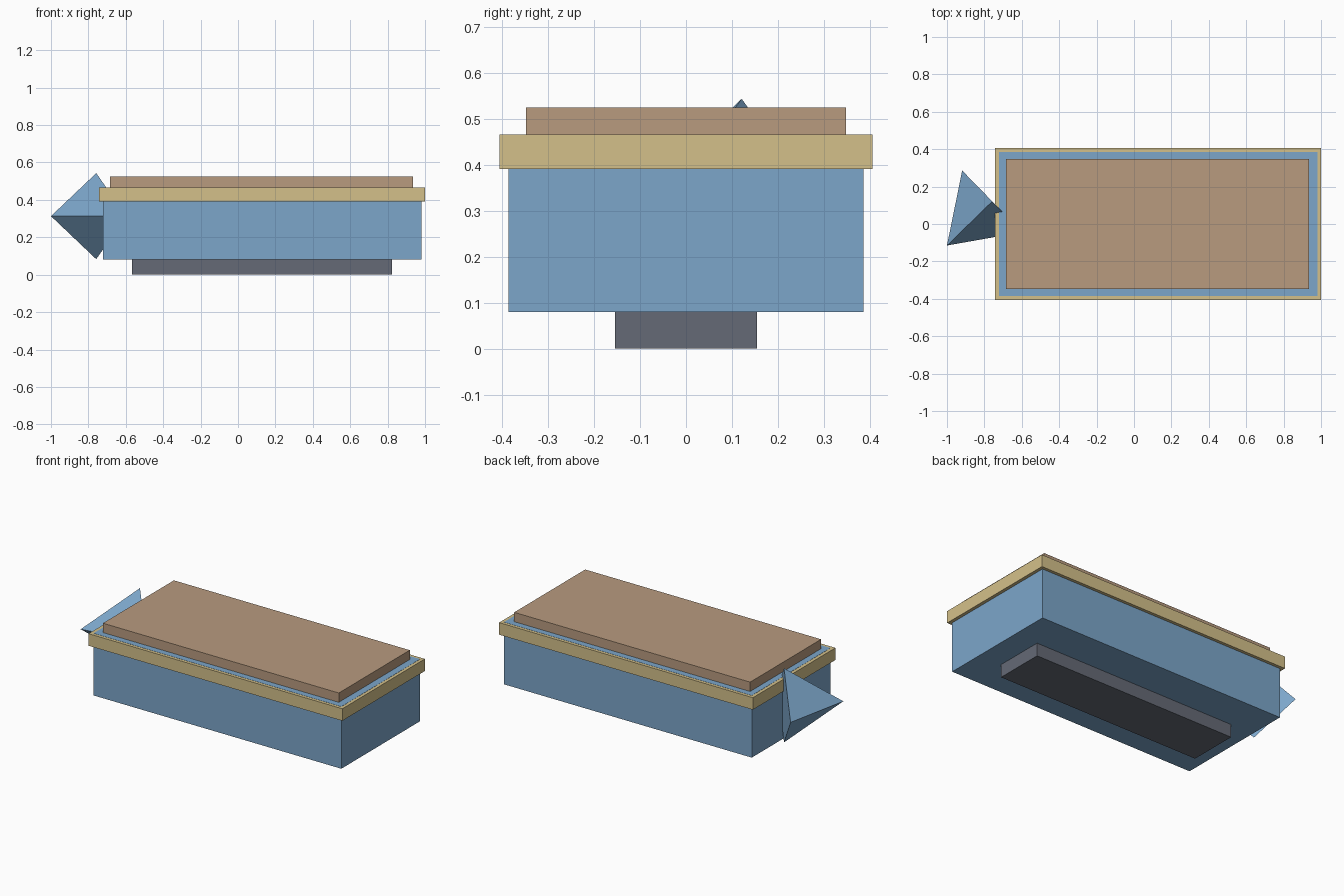
import bpy, bmesh
from mathutils import Matrix, Vector

if "Cube" in bpy.data.objects:
    bpy.data.objects.remove(bpy.data.objects["Cube"])


def material(name, rgb):
    """Flat material from 0-255 display values, stored as linear."""
    def lin(c):
        c /= 255
        return c / 12.92 if c <= 0.04045 else ((c + 0.055) / 1.055) ** 2.4
    m = bpy.data.materials.new(name)
    m.diffuse_color = (*[lin(c) for c in rgb], 1)
    m.use_nodes = True
    m.node_tree.nodes["Principled BSDF"].inputs["Base Color"].default_value = m.diffuse_color
    return m


blue = material("blue", (124, 166, 202))
sand = material("sand", (212, 192, 138))
brown = material("brown", (184, 155, 127))
slate = material("slate grey", (101, 106, 118))


def finish(name, bm, mat):
    me = bpy.data.meshes.new(name)
    bm.to_mesh(me)
    bm.free()
    me.materials.append(mat)
    ob = bpy.data.objects.new(name, me)
    bpy.context.collection.objects.link(ob)
    return ob


def box(name, x0, x1, half_y, z0, z1, mat):
    bm = bmesh.new()
    size = Matrix.Diagonal((x1 - x0, 2 * half_y, z1 - z0, 1))
    place = Matrix.Translation(((x0 + x1) / 2, 0, (z0 + z1) / 2))
    bmesh.ops.create_cube(bm, size=1, matrix=place @ size)
    return finish(name, bm, mat)


# Stacked slabs: foot, main body, rim band around its top, lid
box("foot", -0.567, 0.824, 0.154, 0.0, 0.08, slate)
box("body", -0.722, 0.98, 0.386, 0.08, 0.466, blue)
box("rim", -0.743, 1.0, 0.405, 0.39, 0.465, sand)
box("lid", -0.684, 0.936, 0.348, 0.466, 0.524, brown)

# Four-sided cone at the left end, lying level and pointing front-left
base = Vector((-0.758, 0.121, 0.313))
tip = Vector((-1.0, -0.115, 0.313))
axis = (tip - base).normalized()
up = Vector((0, 0, 1))
side = up.cross(axis)
frame = Matrix((up, side, axis)).transposed().to_4x4()
length = (tip - base).length
bm = bmesh.new()
bmesh.ops.create_cone(bm, cap_ends=True, segments=4, radius1=0.23, radius2=0,
                      depth=length,
                      matrix=Matrix.Translation((base + tip) / 2) @ frame)
bmesh.ops.remove_doubles(bm, verts=bm.verts, dist=0.0001)
finish("side_cone", bm, blue)
